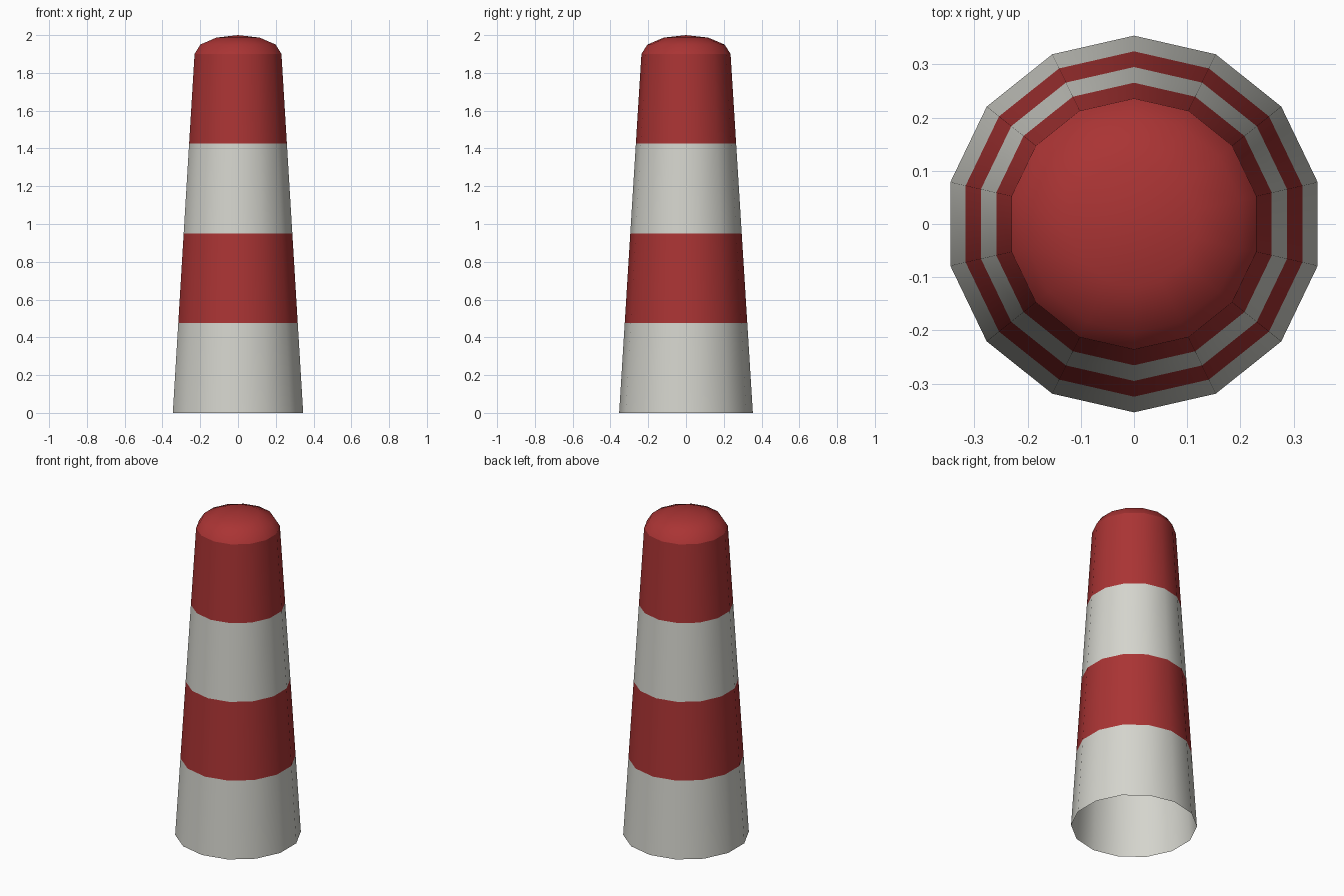
import bpy, bmesh
from math import sin, cos, pi

cube = bpy.data.objects.get("Cube")
if cube:
    bpy.data.objects.remove(cube, do_unlink=True)

SIDES = 14
BAND_H = 0.475
R_BASE, R_TOP = 0.354, 0.236
DOME_H = 0.1


def material(name, rgb):
    mat = bpy.data.materials.new(name)
    mat.use_nodes = True
    mat.diffuse_color = (*rgb, 1)
    mat.node_tree.nodes["Principled BSDF"].inputs["Base Color"].default_value = (*rgb, 1)
    return mat


white = material("off white", (0.66, 0.66, 0.61))
red = material("signal red", (0.40, 0.034, 0.034))


def add_ring(bm, r, z):
    """One ring of the body, with a corner on +y."""
    return [bm.verts.new((r * sin(2 * pi * i / SIDES), r * cos(2 * pi * i / SIDES), z))
            for i in range(SIDES)]


def bridge(bm, low, high, index):
    for i in range(SIDES):
        j = (i + 1) % SIDES
        face = bm.faces.new((low[j], low[i], high[i], high[j]))
        face.material_index = index
        face.smooth = True


bm = bmesh.new()

# Tapered open-bottomed body in four alternating bands
ring = add_ring(bm, R_BASE, 0)
for band in range(4):
    upper = add_ring(bm, R_BASE + (R_TOP - R_BASE) * (band + 1) / 4, BAND_H * (band + 1))
    bridge(bm, ring, upper, band % 2)
    ring = upper

# Crease between the body and the dome
for i in range(SIDES):
    bm.edges.get((ring[i - 1], ring[i])).smooth = False

# Flattened dome
rim_z = 4 * BAND_H
for step in (1, 2):
    a = step * pi / 6
    upper = add_ring(bm, R_TOP * cos(a), rim_z + DOME_H * sin(a))
    bridge(bm, ring, upper, 1)
    ring = upper
tip = bm.verts.new((0, 0, rim_z + DOME_H))
for i in range(SIDES):
    face = bm.faces.new((ring[i], ring[i - 1], tip))
    face.material_index = 1
    face.smooth = True

bm.normal_update()
mesh = bpy.data.meshes.new("striped_bollard")
bm.to_mesh(mesh)
bm.free()
mesh.materials.append(white)
mesh.materials.append(red)
bollard = bpy.data.objects.new("striped_bollard", mesh)
bpy.context.collection.objects.link(bollard)
